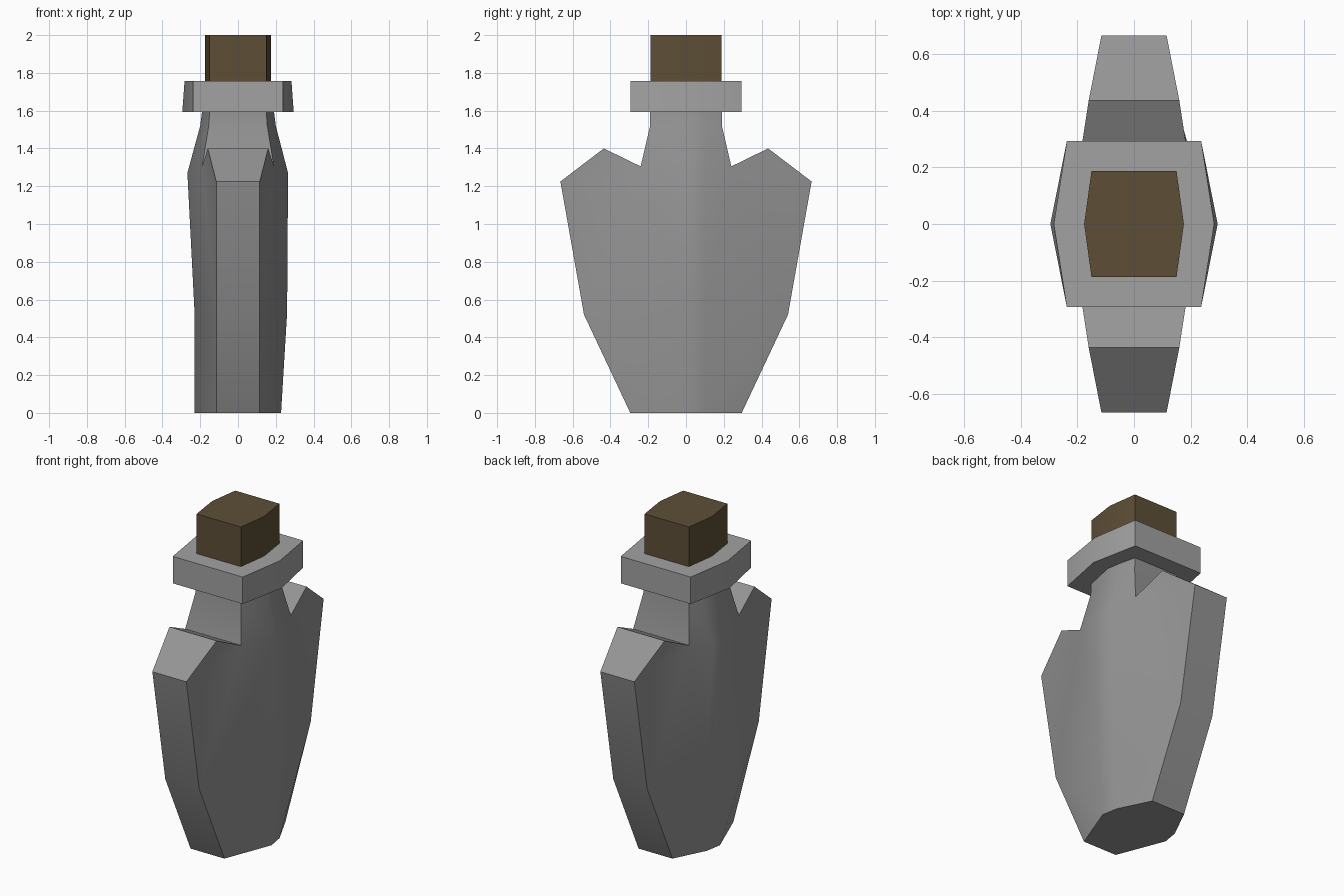
import bpy, bmesh

if "Cube" in bpy.data.objects:
    bpy.data.objects.remove(bpy.data.objects["Cube"])


def finish(name, bm, colour):
    bmesh.ops.recalc_face_normals(bm, faces=bm.faces[:])
    mesh = bpy.data.meshes.new(name)
    bm.to_mesh(mesh)
    bm.free()
    ob = bpy.data.objects.new(name, mesh)
    bpy.context.collection.objects.link(ob)
    mat = bpy.data.materials.new(name + "_colour")
    mat.diffuse_color = colour
    mat.use_nodes = True
    mat.node_tree.nodes["Principled BSDF"].inputs["Base Color"].default_value = mat.diffuse_color
    mesh.materials.append(mat)
    bpy.ops.object.select_all(action='DESELECT')
    bpy.context.view_layer.objects.active = ob
    ob.select_set(True)
    bpy.ops.object.shade_smooth_by_angle(angle=0.6)
    return ob


def hex_prism(name, x_corner, y_half, rings, colour):
    """Six-sided block; rings are (z, x at the middle of each side)."""
    bm = bmesh.new()
    loops = []
    for z, xm in rings:
        pts = [(x_corner, -y_half), (xm, 0), (x_corner, y_half),
               (-x_corner, y_half), (-xm, 0), (-x_corner, -y_half)]
        loops.append([bm.verts.new((x, y, z)) for x, y in pts])
    low, high = loops
    bm.faces.new(low)
    bm.faces.new(high)
    for i in range(6):
        j = (i + 1) % 6
        bm.faces.new((low[i], low[j], high[j], high[i]))
    return finish(name, bm, colour)


# Flask body: outline (y, z, half thickness), bulging to a ridge in the middle
outline = [(0.295, 0, 0.115), (0.54, 0.52, 0.115), (0.665, 1.225, 0.115),
           (0.435, 1.40, 0.16), (0.24, 1.305, 0.19), (0.19, 1.52, 0.155),
           (0.19, 1.60, 0.15)]
ridge_z = [0, 0.53, 1.27, 1.52, 1.60]
ridge_x = {1: [0.228, 0.26, 0.265, 0.20, 0.19],
           -1: [0.23, 0.23, 0.268, 0.20, 0.19]}
# matching rows of ridge and outline points; the wing tips are filled apart
ridge_index = [0, 1, 1, 2, 3, 4]
inner_index = [0, 1, 4, 4, 5, 6]

bm = bmesh.new()


def strip(a, b):
    """Fill between two rows, skipping repeated points."""
    for i in range(len(a) - 1):
        face = list(dict.fromkeys((a[i], a[i + 1], b[i + 1], b[i])))
        if len(face) > 2:
            bm.faces.new(face)


rows = {}
for s in (1, -1):
    edge = {t: [bm.verts.new((s * x, t * y, z)) for y, z, x in outline]
            for t in (1, -1)}
    mid = [bm.verts.new((s * x, 0, z)) for x, z in zip(ridge_x[s], ridge_z)]
    off = [bm.verts.new((s * (x - 0.017), 0.1, z))
           for x, z in zip(ridge_x[s], ridge_z)]
    strip(mid, off)
    for t, ridge in ((-1, mid), (1, off)):
        e = edge[t]
        strip([ridge[i] for i in ridge_index], [e[i] for i in inner_index])
        bm.faces.new((e[1], e[2], e[4]))
        bm.faces.new((e[2], e[3], e[4]))
    rows[s] = (edge[-1], mid, off, edge[1])
# narrow ends, base and neck opening
strip(rows[1][0], rows[-1][0])
strip(rows[1][3], rows[-1][3])
for k in (0, -1):
    bm.faces.new([r[k] for r in rows[1]] + [r[k] for r in reversed(rows[-1])])
finish("flask_body", bm, (0.30, 0.30, 0.30, 1))

# Collar around the neck
hex_prism("neck_collar", 0.237, 0.293, [(1.592, 0.295), (1.757, 0.283)],
          (0.36, 0.36, 0.36, 1))

# Cork stopper
hex_prism("cork", 0.15, 0.187, [(1.65, 0.176), (2.0, 0.176)],
          (0.11, 0.078, 0.038, 1))
